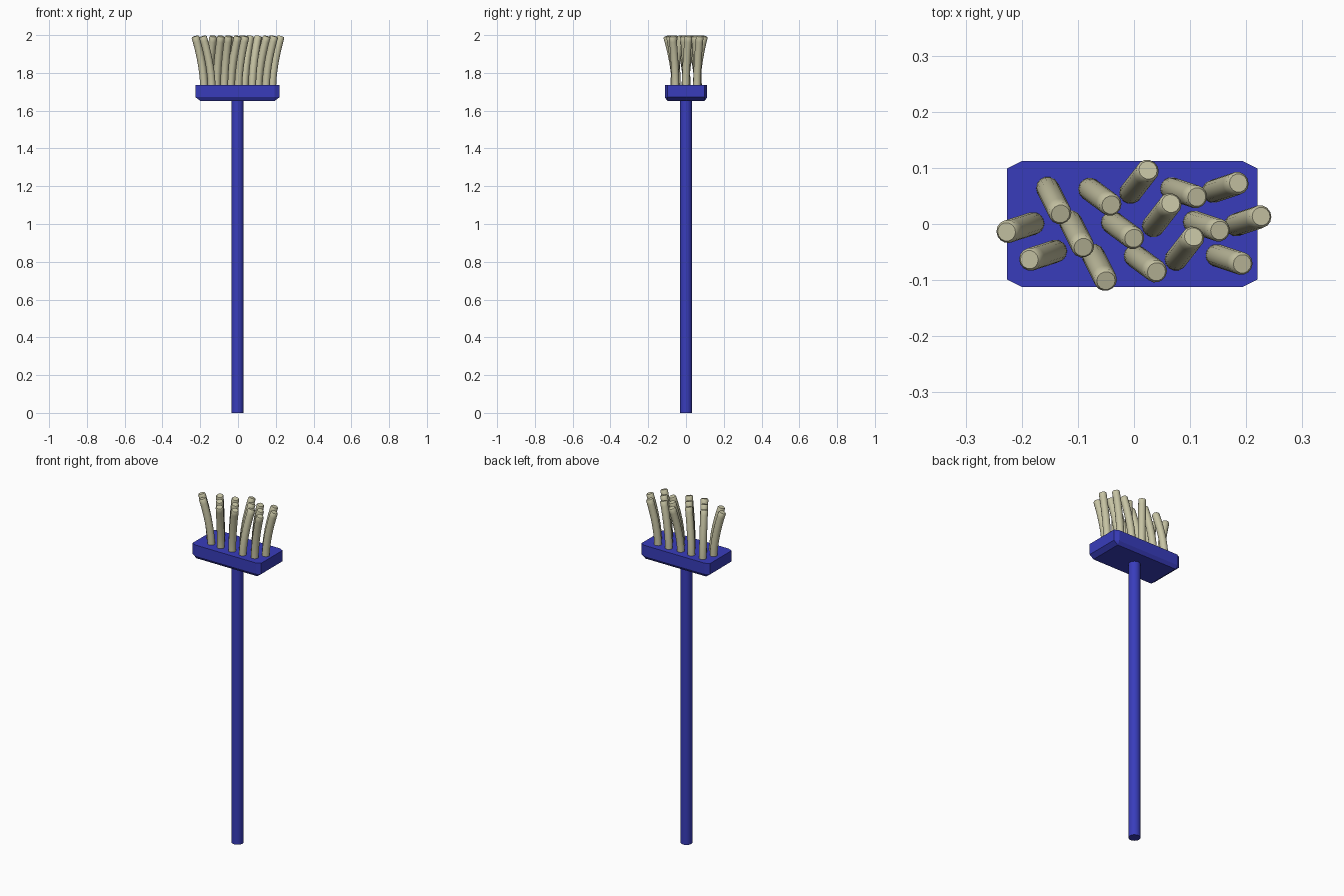
import bpy
import bmesh
import math
from mathutils import Vector

cube = bpy.data.objects.get("Cube")
if cube:
    bpy.data.objects.remove(cube, do_unlink=True)

CENTRE_X = -0.003
HEAD_BOTTOM, HEAD_TOP = 1.652, 1.735


def make_material(name, rgb):
    mat = bpy.data.materials.new(name)
    mat.use_nodes = True
    mat.diffuse_color = (*rgb, 1)
    mat.node_tree.nodes["Principled BSDF"].inputs["Base Color"].default_value = (*rgb, 1)
    return mat


def add_object(name, bm, mat, smooth=False):
    bmesh.ops.recalc_face_normals(bm, faces=bm.faces)
    mesh = bpy.data.meshes.new(name)
    bm.to_mesh(mesh)
    bm.free()
    mesh.materials.append(mat)
    obj = bpy.data.objects.new(name, mesh)
    bpy.context.collection.objects.link(obj)
    if smooth:
        bpy.ops.object.select_all(action="DESELECT")
        obj.select_set(True)
        bpy.context.view_layer.objects.active = obj
        bpy.ops.object.shade_smooth_by_angle(angle=math.radians(35))
    return obj


def add_tube(bm, path, radii, sides):
    """Sweep a circle along a nearly vertical path and close both ends."""
    rings = []
    for i, point in enumerate(path):
        tangent = path[min(i + 1, len(path) - 1)] - path[max(i - 1, 0)]
        turn = Vector((0, 0, 1)).rotation_difference(tangent)
        ring = []
        for k in range(sides):
            a = math.tau * k / sides
            ring.append(bm.verts.new(point + turn @ Vector((math.cos(a), math.sin(a), 0)) * radii[i]))
        rings.append(ring)
    for low, high in zip(rings, rings[1:]):
        for k in range(sides):
            n = (k + 1) % sides
            bm.faces.new((low[k], low[n], high[n], high[k]))
    bm.faces.new(rings[0][::-1])
    bm.faces.new(rings[-1])


blue = make_material("blue plastic", (0.04, 0.046, 0.5))
straw = make_material("pale straw", (0.57, 0.55, 0.37))

# Handle
bm = bmesh.new()
add_tube(bm, [Vector((CENTRE_X, 0, 0)), Vector((CENTRE_X, 0, HEAD_BOTTOM + 0.02))], [0.032] * 2, 20)
add_object("handle", bm, blue, smooth=True)

# Head block: upright and lower edges bevelled, top edges left square
bm = bmesh.new()
bmesh.ops.create_cube(bm, size=2)
for v in bm.verts:
    v.co.z = 0.5 if v.co.z > 0 else 0
edges = [e for e in bm.edges if min(v.co.z for v in e.verts) < 0.1]
bmesh.ops.bevel(bm, geom=edges, offset=0.117, offset_type="OFFSET", segments=1,
                profile=0.5, affect="EDGES")
for v in bm.verts:
    v.co = Vector((v.co.x * 0.223 + CENTRE_X, v.co.y * 0.112,
                   HEAD_BOTTOM + v.co.z * (HEAD_TOP - HEAD_BOTTOM) * 2))
add_object("head_block", bm, blue)

# Bristles in slanted rows: first tip, lean from root to tip, count
rows = [
    ((-0.227, -0.014), (-0.047, -0.015), 2),
    ((-0.131, 0.018), (0.023, -0.046), 3),
    ((-0.041, 0.034), (0.038, -0.028), 3),
    ((0.025, 0.096), (0.031, 0.040), 3),
    ((0.112, 0.048), (0.045, -0.015), 3),
    ((0.186, 0.073), (0.045, 0.015), 2),
]
STEP = Vector((0.0405, -0.0595, 0))
SPANS = 10
bm = bmesh.new()
for tip, lean, count in rows:
    lean = Vector((*lean, 0))
    for n in range(count):
        root = Vector((*tip, 0)) + STEP * n - lean
        if count == 2 and tip[0] < 0:
            root.y += 0.01 * n
        path = []
        for i in range(SPANS + 1):
            t = i / SPANS
            height = HEAD_TOP - 0.01 + t * (1.994 - HEAD_TOP + 0.01)
            path.append(root + lean * t ** 1.7 + Vector((0, 0, height)))
        # Short rounded rim at the tip
        rim = path[-1].copy()
        path[-1] = path[-2].lerp(rim, 0.8)
        path.append(rim)
        add_tube(bm, path, [0.0205] * (SPANS + 1) + [0.0165], 14)
add_object("bristles", bm, straw, smooth=True)
